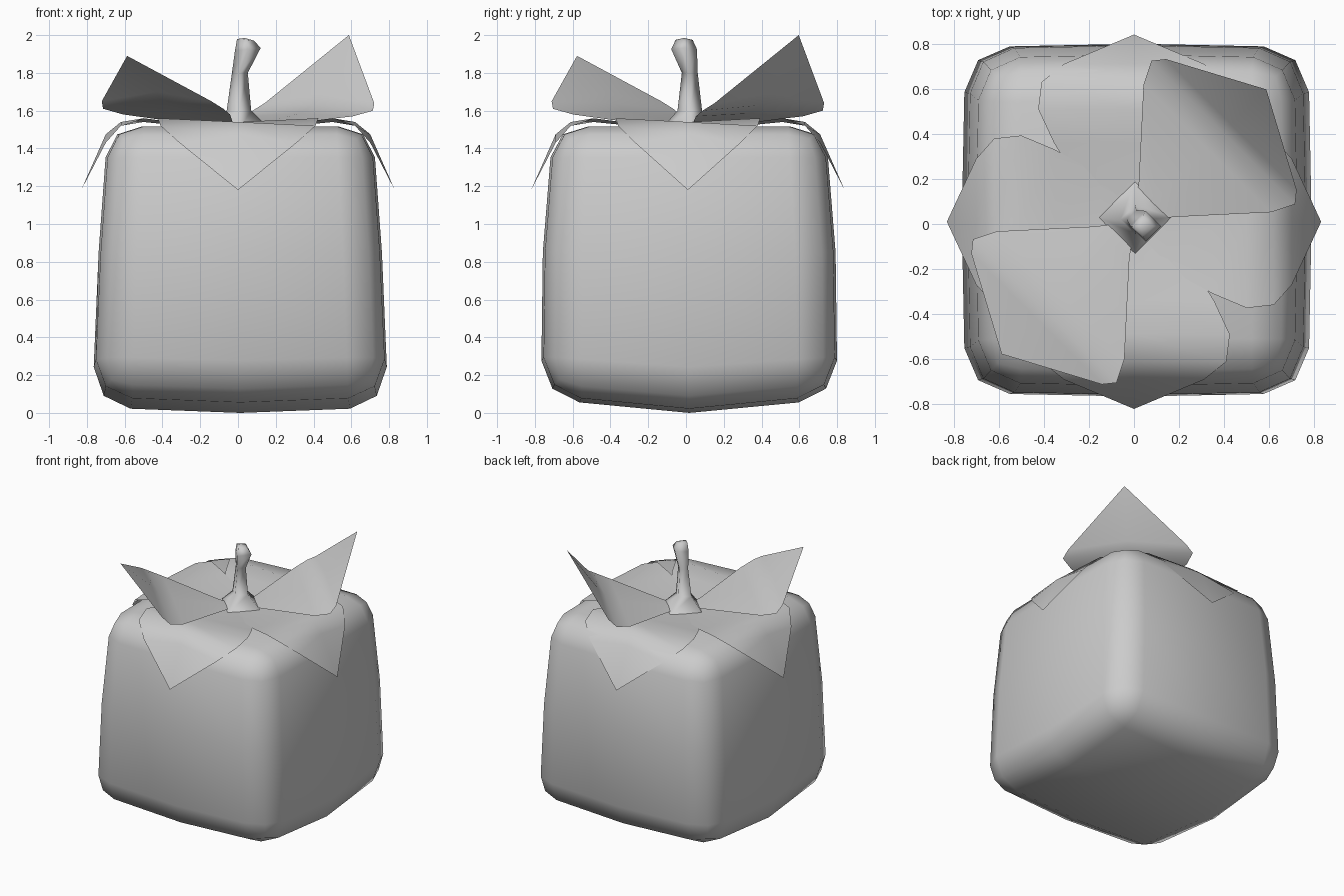
import bpy, bmesh, math
from mathutils import Matrix

if "Cube" in bpy.data.objects:
    bpy.data.objects.remove(bpy.data.objects["Cube"])


def finish(bm, name):
    bmesh.ops.recalc_face_normals(bm, faces=bm.faces)
    for f in bm.faces:
        f.smooth = True
    mesh = bpy.data.meshes.new(name)
    bm.to_mesh(mesh)
    bm.free()
    obj = bpy.data.objects.new(name, mesh)
    bpy.context.collection.objects.link(obj)
    return obj


# Fruit body: rounded block, split along the middles, then tapered and bulged
bm = bmesh.new()
bmesh.ops.create_cube(bm, size=2)
bmesh.ops.bevel(bm, geom=bm.edges[:], offset=0.26, offset_type='OFFSET',
                segments=2, profile=0.5, affect='EDGES')
for axis in ((1, 0, 0), (0, 1, 0), (0, 0, 1)):
    bmesh.ops.bisect_plane(bm, geom=bm.verts[:] + bm.edges[:] + bm.faces[:], dist=0.0001,
                           plane_co=(0, 0, 0), plane_no=axis)
for v in bm.verts:
    x, y, z = v.co
    low, high = max(-z, 0), max(z, 0)
    hx = 0.75 + 0.035 * low - 0.05 * high
    hy = 0.775 + 0.01 * low - 0.055 * high
    nx = 0.012 + x * hx * (1 - 0.02 * abs(y))
    ny = 0.017 + y * hy * (1 - 0.02 * abs(x))
    bottom = 0.03 * abs(x) + 0.075 * abs(y)
    top = 1.48 + 0.05 * max(abs(x), abs(y))
    v.co = (nx, ny, 0.85 + low * (bottom - 0.85) + high * (top - 0.85))
finish(bm, "fruit_body")


# Leaves: rows of (distance, half width, middle height, edge height)
def leaf(name, rows, angle, width=1.0):
    bm = bmesh.new()
    strips = []
    for r, w, zm, ze in rows:
        if w == 0:
            strips.append([bm.verts.new((r, 0, zm))] * 3)
        else:
            strips.append([bm.verts.new((r, s * w * width, ze if s else zm)) for s in (-1, 0, 1)])
    for a, b in zip(strips, strips[1:]):
        for i in (0, 1):
            corners = (a[i], b[i], b[i + 1], a[i + 1])
            bm.faces.new(list(dict.fromkeys(corners)))
    bm.transform(Matrix.Translation((0.0, 0.01, 0)) @ Matrix.Rotation(math.radians(angle), 4, 'Z'))
    obj = finish(bm, name)
    # leaf tops face upward
    if sum(p.normal.z for p in obj.data.polygons) < 0:
        obj.data.flip_normals()


droop = [(0, 0.10, 1.495, 1.50), (0.15, 0.23, 1.505, 1.515), (0.35, 0.355, 1.525, 1.54),
         (0.50, 0.425, 1.54, 1.56), (0.62, 0.41, 1.54, 1.52),
         (0.70, 0.31, 1.475, 1.43), (0.83, 0, 1.18, 1.18)]
for i, side in enumerate(("right", "back", "left", "front")):
    leaf("drooping_leaf_" + side, droop, 90 * i, 1.0 if i % 2 else 0.9)


def raised(edge, tip):
    return [(0, 0, 1.50, 1.50), (0.14, 0.11, 1.525, 1.52), (0.46, 0.40, edge - 0.015, edge - 0.03),
            (0.56, 0.45, edge + 0.03, edge), (0.61, 0.41, edge + 0.09, edge + 0.04),
            (0.83, 0, tip, tip)]


leaf("raised_leaf_back", raised(1.60, 2.0), 45)
leaf("raised_leaf_front", raised(1.61, 1.89), 225)

# Stem: four-sided rings, flared at the base and leaning at the top
rings = [(0.005, 0.03, 1.50, 0.165, 0), (0.005, 0.02, 1.60, 0.065, 0), (0.01, 0.02, 1.80, 0.042, 0),
         (0.052, -0.01, 1.925, 0.068, 0.1), (0.04, -0.01, 1.975, 0.045, -0.1)]
bm = bmesh.new()
loops = []
for cx, cy, z, r, tilt in rings:
    loops.append([bm.verts.new((cx + r * math.cos(a), cy + r * math.sin(a), z + tilt * r * math.cos(a)))
                  for a in (i * math.pi / 2 for i in range(4))])
for a, b in zip(loops, loops[1:]):
    for i in range(4):
        j = (i + 1) % 4
        bm.faces.new((a[i], a[j], b[j], b[i]))
top = bm.verts.new((0.035, -0.01, 1.985))
for i in range(4):
    bm.faces.new((loops[-1][i], loops[-1][(i + 1) % 4], top))
finish(bm, "stem")
